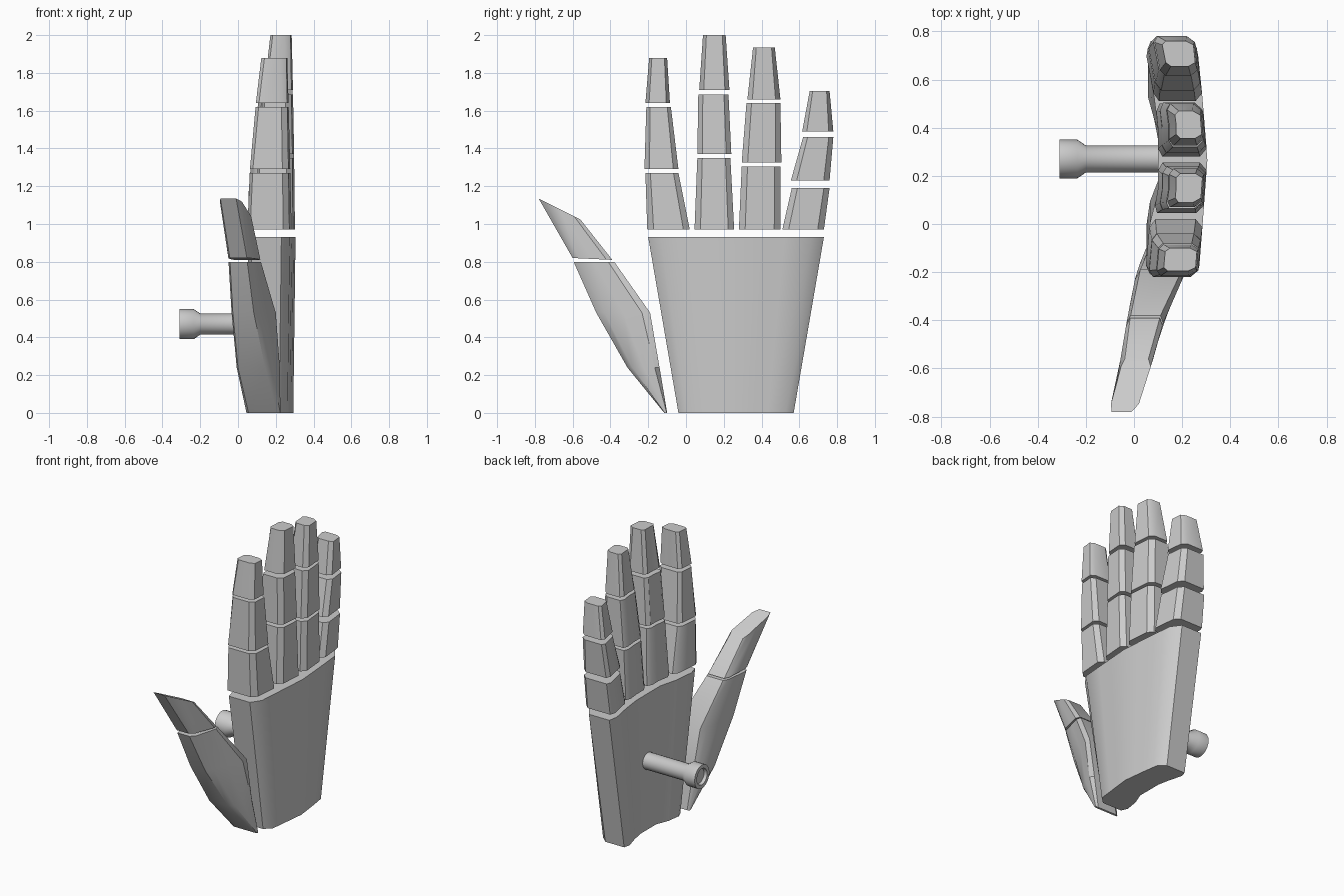
import bpy, bmesh, math
from mathutils import Matrix, Vector

if "Cube" in bpy.data.objects:
    bpy.data.objects.remove(bpy.data.objects["Cube"])


def interp(pts, v):
    if v <= pts[0][0]:
        return pts[0][1]
    for (a, p), (b, q) in zip(pts, pts[1:]):
        if v <= b:
            return p + (q - p) * (v - a) / (b - a)
    return pts[-1][1]


def finish(name, bm):
    bmesh.ops.recalc_face_normals(bm, faces=bm.faces)
    me = bpy.data.meshes.new(name)
    bm.to_mesh(me)
    bm.free()
    ob = bpy.data.objects.new(name, me)
    bpy.context.collection.objects.link(ob)
    bpy.ops.object.select_all(action='DESELECT')
    ob.select_set(True)
    bpy.context.view_layer.objects.active = ob
    bpy.ops.object.shade_smooth_by_angle(angle=math.radians(35))
    return ob


def plate(name, rows, inner, outer, ts, chamfer):
    """Loft closed sections; each row is (y_left, z_left, y_right, z_right)."""
    bm = bmesh.new()
    rings = []
    for y0, z0, y1, z1 in rows:
        ring = []
        for side, fn in ((1, outer), (-1, inner)):
            for t in (ts if side == 1 else ts[::-1]):
                y, z = y0 + (y1 - y0) * t, z0 + (z1 - z0) * t
                drop = chamfer if t in (0, 1) else 0
                if side == -1:
                    drop *= 0.6
                ring.append(bm.verts.new((fn(y, z) - side * drop, y, z)))
        rings.append(ring)
    n = len(rings[0])
    for a, b in zip(rings, rings[1:]):
        for i in range(n):
            j = (i + 1) % n
            bm.faces.new((a[i], a[j], b[j], b[i]))
    bm.faces.new(rings[0])
    bm.faces.new(rings[-1])
    return finish(name, bm)


# Cupped hand profile: x of the two surfaces across the hand
INNER = [(-.22, .045), (0, .065), (.12, .1), (.42, .1), (.58, .075), (.78, .035)]
OUTER = [(-.22, .268), (0, .285), (.27, .305), (.55, .282), (.78, .258)]


# Palm
def across(y, z):
    return .265 + (y - .265) * .465 / (.305 + .16 * z / .93)


plate("palm", [(-.04, 0, .57, 0), (-.2, .93, .73, .93)],
      lambda y, z: interp(INNER, across(y, z)),
      lambda y, z: interp(OUTER, across(y, z)) - .012 * (1 - z / .93),
      [0, .07, .22, .36, .5, .64, .78, .93, 1], .04)

# Fingers: three segments each, given as (z, y_left, y_right) pairs
fingers = {
    "index_finger": [(.97, -.205, .02), (1.27, -.215, -.04), (1.29, -.22, -.04),
                     (1.62, -.21, -.08), (1.64, -.215, -.085), (1.88, -.195, -.1)],
    "middle_finger": [(.97, .045, .255), (1.35, .06, .235), (1.37, .06, .24),
                      (1.685, .065, .225), (1.71, .07, .23), (2, .09, .21)],
    "ring_finger": [(.97, .28, .5), (1.305, .295, .5), (1.325, .295, .505),
                    (1.64, .32, .5), (1.66, .325, .5), (1.935, .355, .47)],
    "little_finger": [(.97, .51, .73), (1.19, .56, .76), (1.23, .555, .76),
                      (1.46, .62, .78), (1.49, .615, .78), (1.705, .655, .76)],
}
for name, rows in fingers.items():
    top = rows[-1][0]

    def rise(z):
        return max(0, (z - .97) / (top - .97)) ** 1.5

    for k in range(3):
        seg = [(a, z, b, z) for z, a, b in rows[2 * k:2 * k + 2]]
        plate(f"{name}_{k + 1}", seg,
              lambda y, z: interp(INNER, y) + .075 * rise(z),
              lambda y, z: interp(OUTER, y) - .015 * rise(z),
              [0, .15, .5, .85, 1], .03)

# Thumb: two segments leaning inwards
T_OUT = [(-.78, .01), (-.56, .08), (-.38, .13), (-.19, .22), (-.1, .225)]
T_IN = [(-.78, -.105), (-.6, -.055), (-.4, -.03), (-.2, .01), (-.1, .05)]
thumb = [
    [(-.115, 0, -.1, 0), (-.31, .24, -.14, .24),
     (-.475, .53, -.19, .53), (-.595, .8, -.38, .8)],
    [(-.6, .82, -.39, .81), (-.78, 1.135, -.56, 1.025)],
]
for k, rows in enumerate(thumb):
    plate(f"thumb_{k + 1}", rows, lambda y, z: interp(T_IN, y),
          lambda y, z: interp(T_OUT, y), [0, .15, .5, .85, 1], .02)

# Mounting peg: turned profile with a flared, recessed head
profile = [(.14, .056), (-.2, .056), (-.235, .08), (-.31, .08), (-.31, .055), (-.29, .05)]
bm = bmesh.new()
N = 24
rings = [[bm.verts.new((x, .27 + r * math.cos(2 * math.pi * i / N),
                        .47 + r * math.sin(2 * math.pi * i / N))) for i in range(N)]
         for x, r in profile]
for a, b in zip(rings, rings[1:]):
    for i in range(N):
        j = (i + 1) % N
        bm.faces.new((a[i], a[j], b[j], b[i]))
bm.faces.new(rings[0])
bm.faces.new(rings[-1])
finish("peg", bm)
